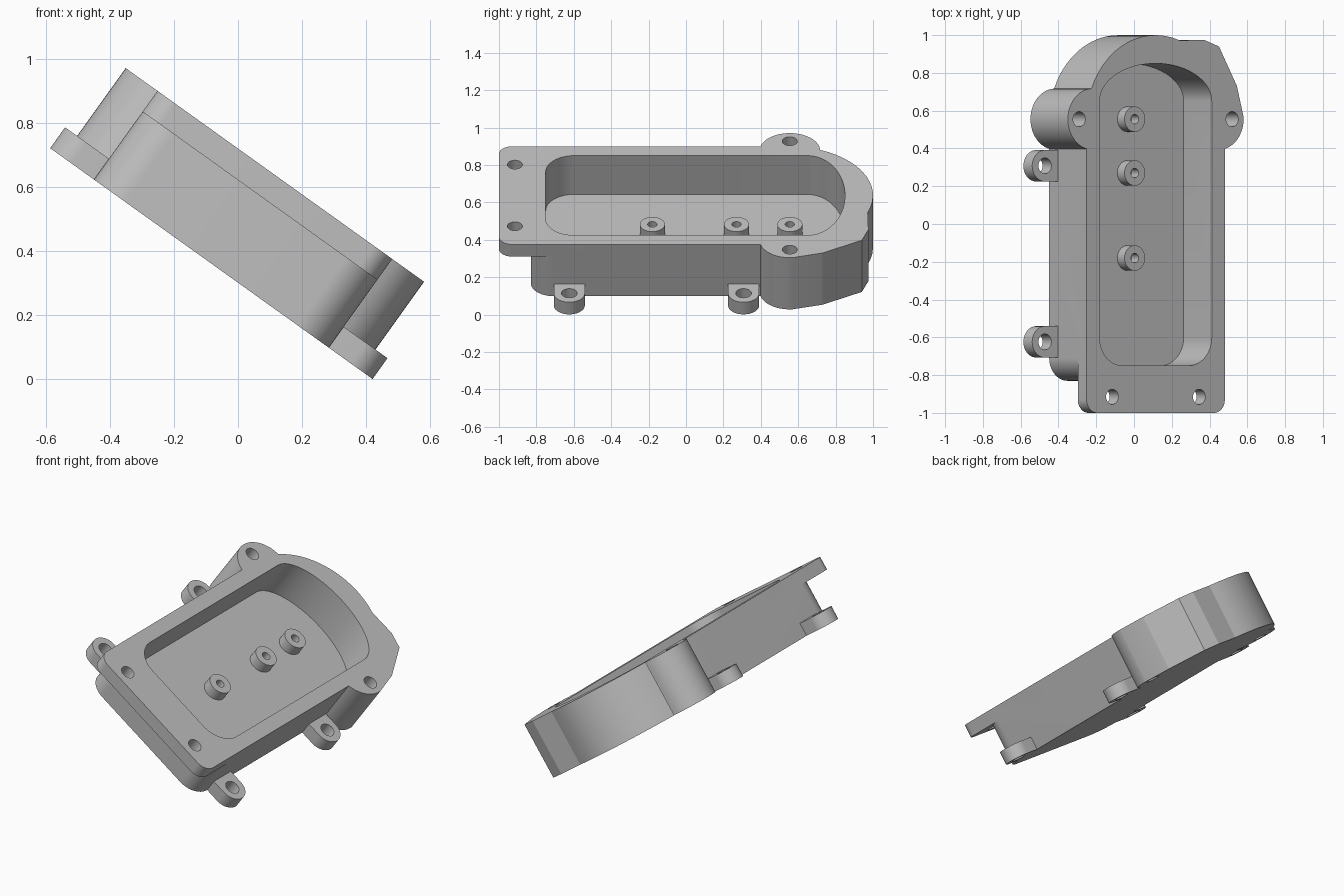
import bpy, bmesh
from math import sin, cos, radians, sqrt
from mathutils import Matrix

cube = bpy.data.objects.get("Cube")
if cube:
    bpy.data.objects.remove(cube, do_unlink=True)

TOP = 0.34          # full case depth
FLOOR = 0.085       # cavity floor height
PLATE = 0.08        # flange and lug thickness
TILT = Matrix.Translation((-0.083, 0, 0.361)) @ Matrix.Rotation(radians(35.6), 4, 'Y')

grey = bpy.data.materials.new("plain grey")
grey.use_nodes = True
grey.diffuse_color = (0.52, 0.52, 0.52, 1)
grey.node_tree.nodes["Principled BSDF"].inputs["Base Color"].default_value = grey.diffuse_color


def arc(cx, cy, r, start, end, ry=None, steps=0):
    """Points on a circular or elliptical arc, angles in degrees."""
    n = steps or max(6, int(abs(end - start) / 6))
    angles = [radians(start + (end - start) * i / n) for i in range(n + 1)]
    return [(cx + r * cos(t), cy + (ry or r) * sin(t)) for t in angles]


def prism(name, outline, low, high):
    """Extrude an outline between two heights, tilted with the case."""
    bm = bmesh.new()
    face = bm.faces.new([bm.verts.new((x, y, low)) for x, y in outline])
    new = bmesh.ops.extrude_face_region(bm, geom=[face])["geom"]
    verts = [g for g in new if isinstance(g, bmesh.types.BMVert)]
    bmesh.ops.translate(bm, verts=verts, vec=(0, 0, high - low))
    bmesh.ops.recalc_face_normals(bm, faces=bm.faces)
    mesh = bpy.data.meshes.new(name)
    bm.to_mesh(mesh)
    bm.free()
    mesh.materials.append(grey)
    obj = bpy.data.objects.new(name, mesh)
    bpy.context.collection.objects.link(obj)
    obj.matrix_world = TILT
    return obj


def disc(x, y, r):
    return arc(x, y, r, 0, 360, steps=48)[:-1]


def combine(obj, other, operation):
    """Apply a boolean and discard the helper."""
    bpy.context.view_layer.update()
    other.hide_render = True
    mod = obj.modifiers.new("boolean", 'BOOLEAN')
    mod.operation, mod.solver, mod.object = operation, 'EXACT', other
    bpy.context.view_layer.objects.active = obj
    bpy.ops.object.modifier_apply(modifier=mod.name)
    bpy.data.objects.remove(other, do_unlink=True)


def drill(obj, x, y, r, low, high):
    combine(obj, prism("drill", disc(x, y, r), low, high), 'DIFFERENCE')


# Case outline: rounded foot, side ears, domed head and a faceted shoulder
W, R = 0.45, 0.12
outline = arc(-W + R, -0.83 + R, R, 180, 270) + arc(W - R, -0.83 + R, R, 270, 360)
outline += arc(0.41, 0.555, 0.162, -75.7, 5)
outline += [(0.529, 0.73), (0.412, 0.94), (0.314, 0.975)]
outline += arc(0, 0.55, W, 69.5, 158)
outline += arc(-0.41, 0.555, 0.162, 94, 255.7)
case = prism("case_body", outline, 0, TOP)

# Overhanging foot flange fused to the rim
r = 0.07
flange = arc(-W + r, -1 + r, r, 180, 270) + arc(W - r, -1 + r, r, 270, 360)
flange += [(W, -0.6), (-W, -0.6)]
combine(case, prism("foot_flange", flange, TOP - PLATE, TOP), 'UNION')

# Open cavity with rounded foot corners and a domed end
c, r = 0.365, 0.15
cavity = arc(-c + r, -0.75 + r, r, 180, 270) + arc(c - r, -0.75 + r, r, 270, 360)
cavity += arc(0, 0.65, c, 0, 180, ry=0.2, steps=40)
combine(case, prism("cavity", cavity, FLOOR, TOP + 0.1), 'DIFFERENCE')

# Screw holes in the flange and ears
for side in (-1, 1):
    drill(case, side * 0.283, -0.915, 0.04, 0.1, 0.5)
    drill(case, side * 0.498, 0.555, 0.04, -0.1, 0.5)
parts = [case]

# Hollow standoffs on the cavity floor
for i, y in enumerate((-0.18, 0.27, 0.555)):
    post = prism(f"standoff_{i + 1}", disc(0, y, 0.067), FLOOR - 0.01, FLOOR + 0.065)
    drill(post, 0, y, 0.025, FLOOR, TOP)
    parts.append(post)

# Mounting lugs along the base
for label, side in (("left", 1), ("right", -1)):
    for place, y in (("front", -0.624), ("back", 0.308)):
        shape = [(W, y - 0.083)] + arc(0.535, y, 0.083, -90, 90) + [(W, y + 0.083)]
        shape = [(side * px, py) for px, py in shape]
        lug = prism(f"{place}_{label}_lug", shape, 0, PLATE)
        drill(lug, side * 0.535, y, 0.042, -0.1, 0.2)
        parts.append(lug)

# Smooth the curves while keeping edges and facets sharp
bpy.ops.object.select_all(action='DESELECT')
for obj in parts:
    obj.select_set(True)
bpy.context.view_layer.objects.active = case
bpy.ops.object.shade_smooth_by_angle(angle=radians(13))
